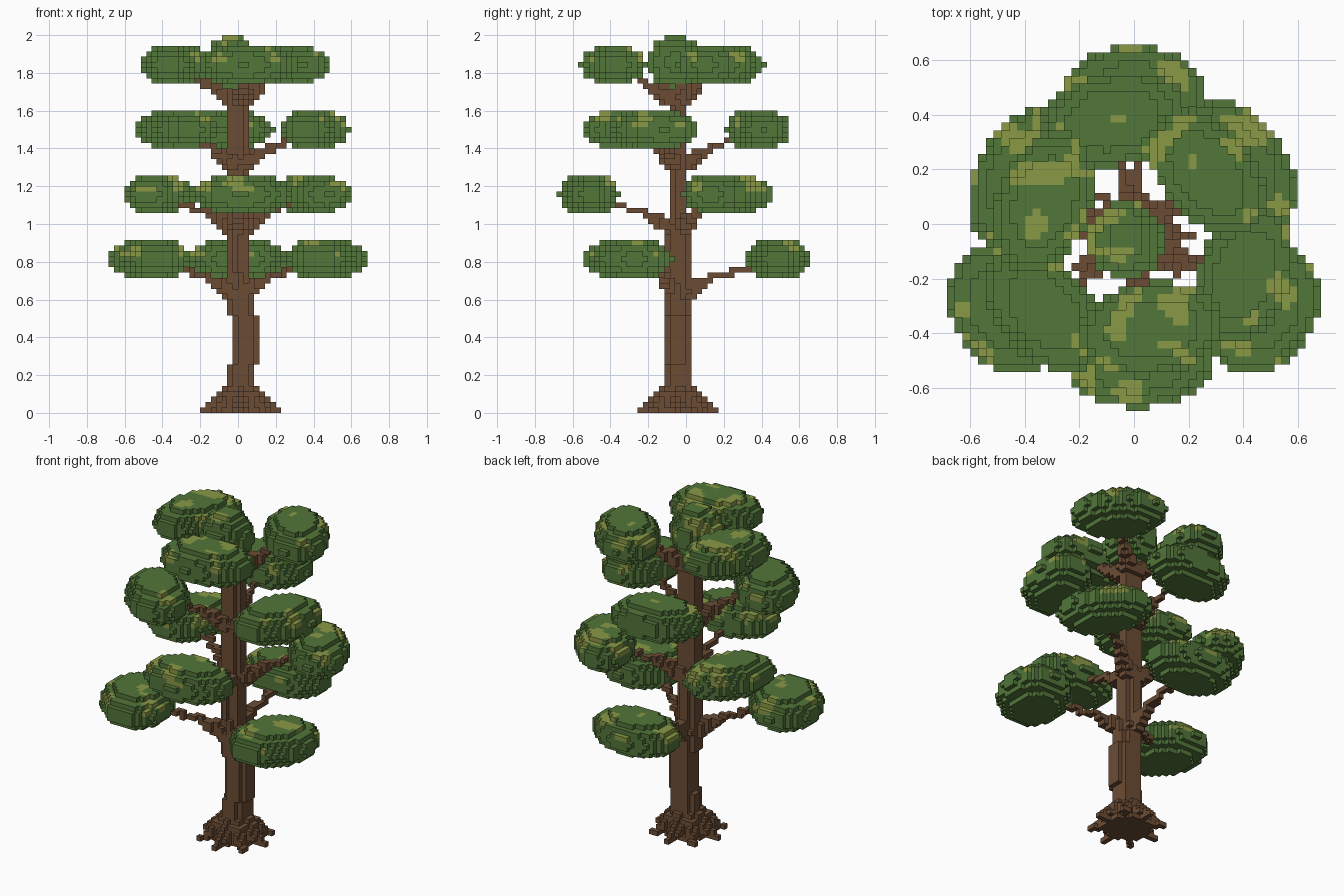
import bpy, math
from mathutils import Vector, noise

if "Cube" in bpy.data.objects:
    bpy.data.objects.remove(bpy.data.objects["Cube"])

H = 2 / 70                      # voxel edge length
CX, CY = 0.0, -0.04             # trunk axis
cells = {}                      # (i, j, k) -> (part name, material index)


def material(name, rgb):
    m = bpy.data.materials.new(name)
    m.diffuse_color = (*rgb, 1)
    m.use_nodes = True
    m.node_tree.nodes["Principled BSDF"].inputs["Base Color"].default_value = m.diffuse_color
    return m


MATS = [material("bark brown", (0.147, 0.073, 0.035)),
        material("leaf green", (0.084, 0.18, 0.042)),
        material("olive leaf", (0.254, 0.32, 0.062))]


def put(key, part, mat):
    if key[2] >= 0:
        cells.setdefault(key, (part, mat))


def box_keys(c, r):
    lo = [math.floor((c[a] - r[a]) / H) for a in range(3)]
    hi = [math.floor((c[a] + r[a]) / H) for a in range(3)]
    for i in range(lo[0], hi[0] + 1):
        for j in range(lo[1], hi[1] + 1):
            for k in range(lo[2], hi[2] + 1):
                yield (i, j, k), Vector(((i + .5) * H, (j + .5) * H, (k + .5) * H))


def leaf_pad(part, c, radial, tangent, rz, ang):
    """Voxelised ellipsoid, long axis across the branch, olive patches on its upper side."""
    ca, sa = math.cos(ang), math.sin(ang)
    m = max(radial, tangent)
    for key, p in box_keys(c, (m, m, rz)):
        d = p - c
        u, v = d.x * ca + d.y * sa, -d.x * sa + d.y * ca
        if (u / radial) ** 2 + (v / tangent) ** 2 + (d.z / rz) ** 2 <= 1:
            olive = d.z > 0.01 and noise.noise(p * 8.5 + Vector((3.1, 7.7, 1.3))) > 0.25
            put(key, part, 2 if olive else 1)


def limb(part, a, b, ra, rb):
    """Voxelised tapered rod."""
    n = max(2, int((b - a).length / (H * .4)))
    for s in range(n + 1):
        t = s / n
        c, r = a.lerp(b, t), ra + (rb - ra) * t
        put(tuple(math.floor(x / H) for x in c), part, 0)
        for key, p in box_keys(c, (r, r, r)):
            if (p - c).length <= r:
                put(key, part, 0)


# Foliage pads and their branches: four tiers of three
# per tier: first angle, distance from trunk, pad radial and tangential half size
TIERS = [(90, .52, .175, .265), (33, .475, .16, .265),
         (100, .43, .17, .265), (40, .35, .17, .265)]
for t, (phase, dist, radial, tangent) in enumerate(TIERS):
    zb = (25 + 12 * t) * H
    for n in range(3):
        ang = math.radians(phase + 120 * n)
        out = Vector((math.cos(ang), math.sin(ang), 0))
        axis = Vector((CX, CY, 0))
        d, ra, ta = dist, radial, tangent
        if t == 0 and n > 0:                # lower side pads are rounder
            d, ra, ta = .54, .20, .255
        leaf_pad(f"leaf_pad_{t + 1}_{n + 1}",
                 axis + out * d + Vector((0, 0, zb + 3.5 * H)), ra, ta, .113, ang)
        root = axis + out * .02 + Vector((0, 0, zb - .085))
        elbow = axis + out * .19 + Vector((0, 0, zb + .005))
        tip = axis + out * (d - ra + .08) + Vector((0, 0, zb + .065))
        limb(f"branch_{t + 1}_{n + 1}", root, elbow, .055, .022)
        limb(f"branch_{t + 1}_{n + 1}", elbow, tip, .017, .014)
leaf_pad("crown_tuft", Vector((-.03, -.06, 65 * H)), .14, .145, .145, 0)

# Trunk, slightly bent and tapered
for k in range(62):
    z = (k + .5) * H
    x = .005 if z < .26 and z > .15 else .035 if z < .52 else .008 if z < .75 else -.004
    if z < .26:
        x = .025
    r = .074 if z < .6 else .062 if z < 1.0 else .054
    for key, p in box_keys((x, CY, z), (r, r, 0)):
        if (p.x - x) ** 2 + (p.y - CY) ** 2 <= r * r:
            put(key, "trunk", 0)

# Root flare: a star of sloping roots
for n in range(8):
    ang = n * math.pi / 4
    out = Vector((math.cos(ang), math.sin(ang), 0))
    base = Vector((.015, CY, 0))
    limb("roots", base + out * .07 + Vector((0, 0, .11)),
         base + out * .13 + Vector((0, 0, .05)), .036, .034)
    limb("roots", base + out * .13 + Vector((0, 0, .045)),
         base + out * .2 + Vector((0, 0, .008)), .034, .014)
for k in range(4):
    r = .13 - k * .012
    for key, p in box_keys((.015, CY, (k + .5) * H), (r, r, 0)):
        if (p.x - .015) ** 2 + (p.y - CY) ** 2 <= r * r:
            put(key, "roots", 0)

# Mesh the exposed voxel faces of every part
SIDES = [((1, 0, 0), ((1, 0, 0), (1, 1, 0), (1, 1, 1), (1, 0, 1))),
         ((-1, 0, 0), ((0, 0, 0), (0, 0, 1), (0, 1, 1), (0, 1, 0))),
         ((0, 1, 0), ((0, 1, 0), (0, 1, 1), (1, 1, 1), (1, 1, 0))),
         ((0, -1, 0), ((0, 0, 0), (1, 0, 0), (1, 0, 1), (0, 0, 1))),
         ((0, 0, 1), ((0, 0, 1), (1, 0, 1), (1, 1, 1), (0, 1, 1))),
         ((0, 0, -1), ((0, 0, 0), (0, 1, 0), (1, 1, 0), (1, 0, 0)))]
parts = {}
for (i, j, k), (part, mat) in cells.items():
    verts, faces, mats = parts.setdefault(part, ({}, [], []))
    for (dx, dy, dz), quad in SIDES:
        if (i + dx, j + dy, k + dz) not in cells:
            faces.append([verts.setdefault((i + a, j + b, k + c), len(verts))
                          for a, b, c in quad])
            mats.append(mat)
for part, (verts, faces, mats) in parts.items():
    if not faces:
        continue
    me = bpy.data.meshes.new(part)
    me.from_pydata([(a * H, b * H, c * H) for a, b, c in verts], [], faces)
    used = sorted(set(mats))
    for m in used:
        me.materials.append(MATS[m])
    for poly, m in zip(me.polygons, mats):
        poly.material_index = used.index(m)
    bpy.context.collection.objects.link(bpy.data.objects.new(part, me))
